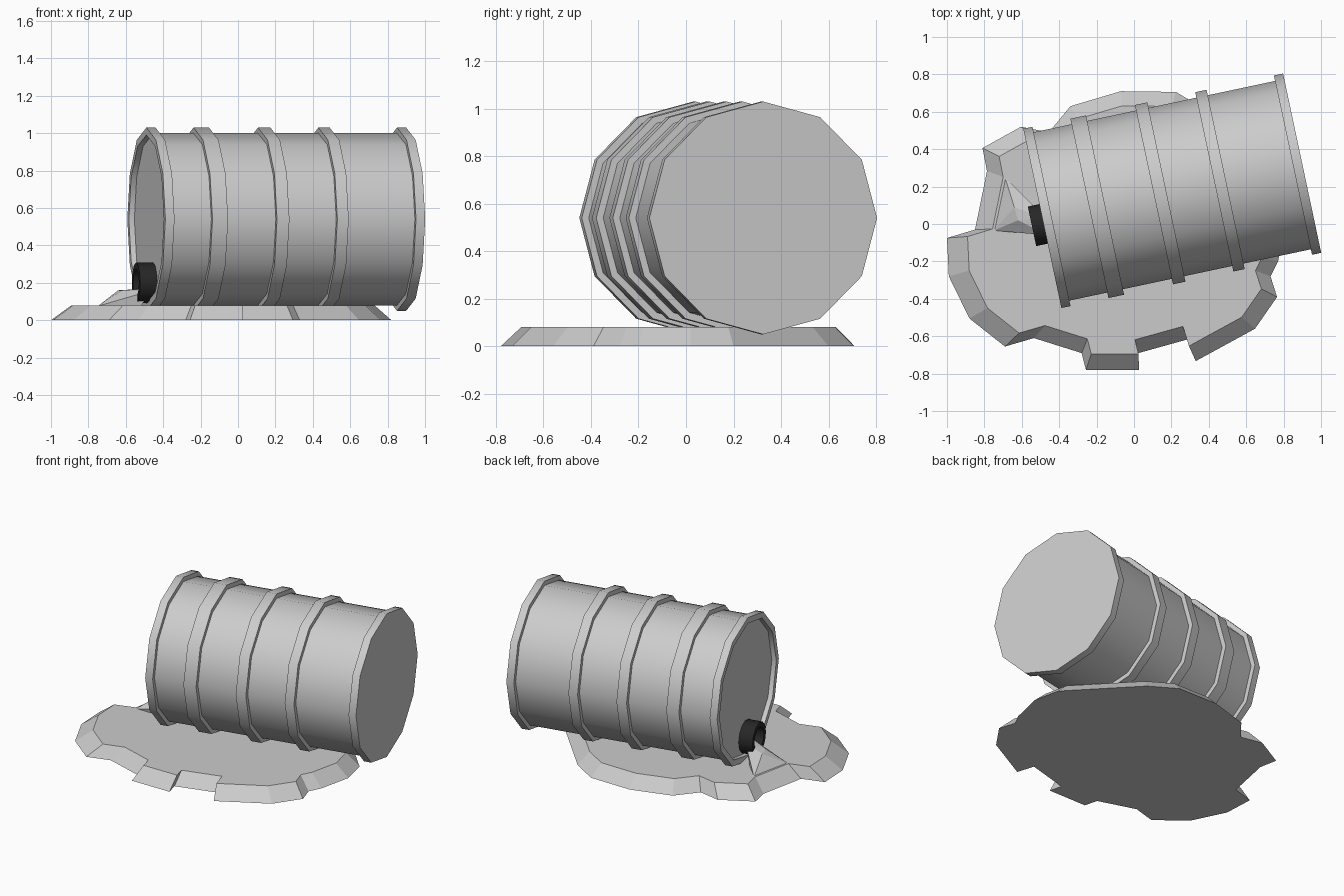
import bpy, bmesh, math
from mathutils import Matrix, Vector

if "Cube" in bpy.data.objects:
    bpy.data.objects.remove(bpy.data.objects["Cube"])

AXIS = Matrix.Translation((-0.49, 0.03, 0.54)) @ Matrix.Rotation(math.radians(12), 4, 'Z')


def finish(name, bm, smooth=False):
    bmesh.ops.recalc_face_normals(bm, faces=bm.faces)
    me = bpy.data.meshes.new(name)
    bm.to_mesh(me)
    bm.free()
    ob = bpy.data.objects.new(name, me)
    bpy.context.collection.objects.link(ob)
    if smooth:
        bpy.ops.object.select_all(action='DESELECT')
        ob.select_set(True)
        bpy.context.view_layer.objects.active = ob
        bpy.ops.object.shade_smooth_by_angle(angle=math.radians(35))
    return ob


def lathe(name, profile, sides, centre=(0, 0), closed=False):
    """Revolve (along, radius) points round the tilted drum axis."""
    bm = bmesh.new()
    rings = []
    for s, r in profile:
        ring = []
        for i in range(sides):
            a = 2 * math.pi * i / sides
            p = Vector((s, centre[0] + r * math.cos(a), centre[1] + r * math.sin(a)))
            ring.append(bm.verts.new(AXIS @ p))
        rings.append(ring)
    pairs = list(zip(rings, rings[1:] + rings[:1]))
    for a, b in pairs if closed else pairs[:-1]:
        for i in range(sides):
            j = (i + 1) % sides
            bm.faces.new((a[i], a[j], b[j], b[i]))
    if not closed:
        bm.faces.new(rings[0])
        bm.faces.new(rings[-1])
    return finish(name, bm, True)


# drum: recessed left lid, end rims, three raised ribs, flat right end
R, RIM, LENGTH = 0.46, 0.49, 1.42
profile = [(0.03, 0.45), (0, 0.45), (0, RIM), (0.05, RIM), (0.05, R)]
for mid, width in ((0.30, 0.085), (0.644, 0.068), (0.971, 0.062)):
    a, b = mid - width / 2, mid + width / 2
    profile += [(a, R), (a, RIM), (b, RIM), (b, R)]
profile += [(LENGTH - 0.05, R), (LENGTH - 0.05, RIM), (LENGTH, RIM)]
lathe("drum", profile, 12)

# black outlet collar on the lid
collar = lathe("outlet_collar", [(-0.063, 0.075), (-0.063, 0.108), (0.035, 0.108), (0.035, 0.075)],
               12, (-0.03, -0.34), True)
black = bpy.data.materials.new("black")
black.diffuse_color = (0.02, 0.02, 0.02, 1)
black.use_nodes = True
black.node_tree.nodes["Principled BSDF"].inputs["Base Color"].default_value = black.diffuse_color
collar.data.materials.append(black)

# spilled puddle: base outline, with the top scaled inward
outline = [(-1, -.075), (-.99, -.28), (-.88, -.505), (-.69, -.655), (-.535, -.61), (-.28, -.69),
           (-.257, -.78), (.027, -.78), (.006, -.695), (.294, -.615), (.33, -.733), (.647, -.56),
           (.765, -.39), (.73, -.28), (.77, -.2), (.82, .02), (.78, .2), (.6, .39), (.4, .6),
           (.225, .706), (-.07, .71), (-.34, .63), (-.455, .49), (-.604, .52), (-.81, .406),
           (-.786, .283), (-.85, -.03)]
bm = bmesh.new()
low = [bm.verts.new((x, y, 0)) for x, y in outline]
top = [bm.verts.new((x * .89, y * .89, .08)) for x, y in outline]
bm.faces.new(low)
bm.faces.new(top)
for i in range(len(low)):
    j = (i + 1) % len(low)
    bm.faces.new((low[i], low[j], top[j], top[i]))
finish("puddle", bm)

# stream pouring from the outlet onto the puddle
bm = bmesh.new()
for p in ((-.46, -.06, .16), (-.47, .03, .17), (-.50, -.04, .12), (-.62, .02, .16), (-.64, .09, .16),
          (-.75, -.035, .075), (-.52, -.04, .075), (-.69, .25, .075), (-.59, .15, .075)):
    bm.verts.new(p)
hull = bmesh.ops.convex_hull(bm, input=bm.verts)
bmesh.ops.delete(bm, geom=list({g for g in hull["geom_interior"] if isinstance(g, bmesh.types.BMVert)}),
                 context='VERTS')
finish("stream", bm)
